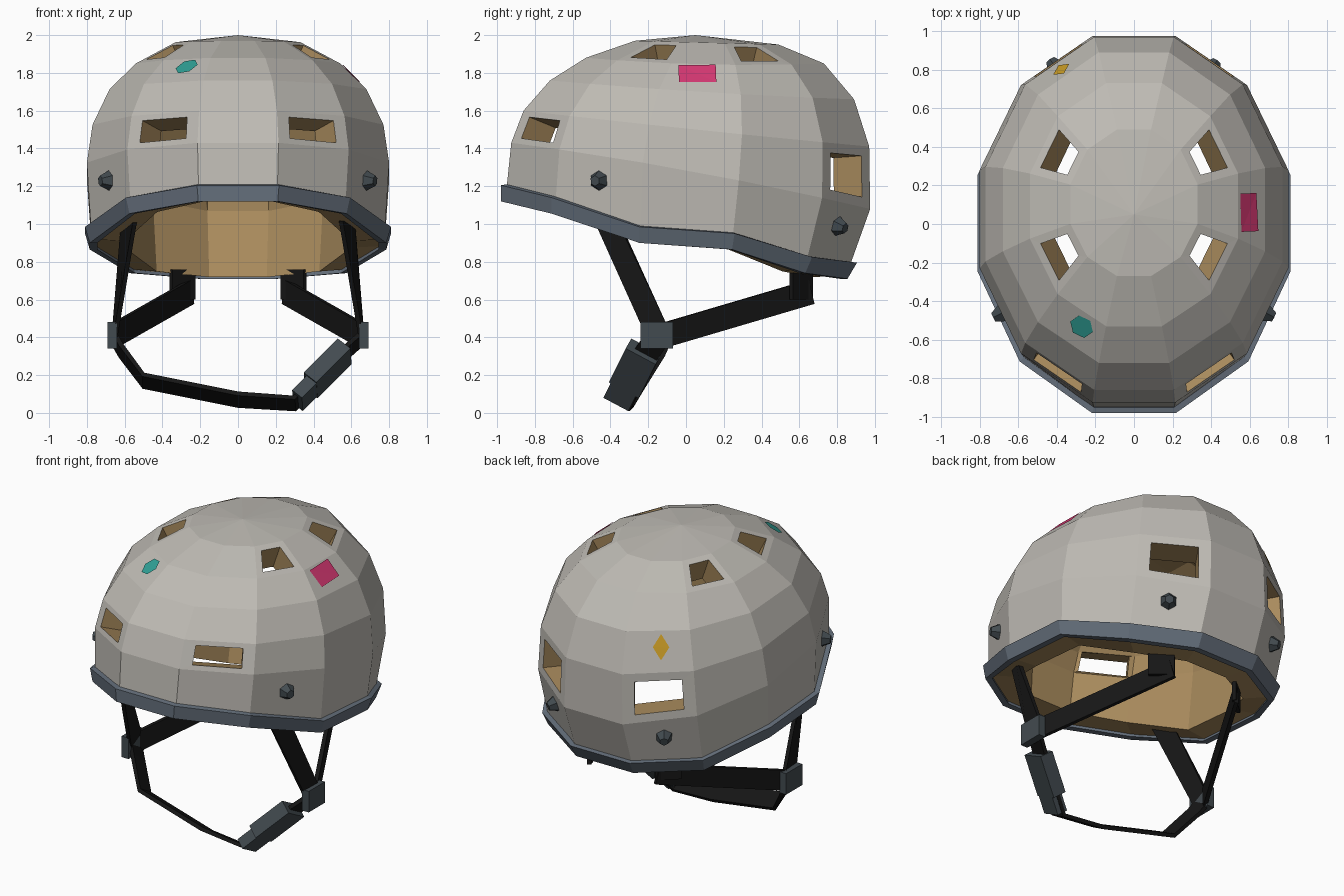
import bpy, bmesh, math
from mathutils import Vector, Matrix
from mathutils.bvhtree import BVHTree

if "Cube" in bpy.data.objects:
    bpy.data.objects.remove(bpy.data.objects["Cube"], do_unlink=True)


def material(name, r, g, b):
    m = bpy.data.materials.new(name)
    m.use_nodes = True
    m.diffuse_color = (r, g, b, 1)
    bsdf = next(n for n in m.node_tree.nodes if n.type == 'BSDF_PRINCIPLED')
    bsdf.inputs["Base Color"].default_value = (r, g, b, 1)
    bsdf.inputs["Roughness"].default_value = 0.8
    return m


SHELL = material("warm grey", .52, .50, .46)
LINER = material("tan foam", .40, .26, .11)
RIM = material("slate trim", .13, .16, .20)
PLASTIC = material("dark plastic", .055, .07, .08)
WEBBING = material("black webbing", .008, .008, .008)
TEAL = material("teal", .03, .36, .31)
PINK = material("pink", .67, .04, .17)
YELLOW = material("yellow", .62, .35, .02)


def finish(name, bm, *mats):
    mesh = bpy.data.meshes.new(name)
    bm.to_mesh(mesh)
    bm.free()
    for m in mats:
        mesh.materials.append(m)
    ob = bpy.data.objects.new(name, mesh)
    bpy.context.collection.objects.link(ob)
    return ob


SIDES = 12
K = math.cos(math.radians(15))
FOLD = [3, 4, 5, 5, 4, 3, 2, 1, 0, 0, 1, 2]   # front-to-back rank of each corner


def ring(front, mid, back, half_width, z):
    """Twelve-sided loop; z holds front/side/back heights or one per rank."""
    pts = []
    for i in range(SIDES):
        a = math.radians(15 + 30 * i)
        t = math.sin(a) / K
        y = mid + t * ((back - mid) if t > 0 else (mid - front))
        if len(z) == 3:
            h = z[1] + (z[2] - z[0]) / 2 * t + ((z[0] + z[2]) / 2 - z[1]) * t * t
        else:
            h = z[FOLD[i]]
        pts.append(Vector((half_width * math.cos(a) / K, y, h)))
    return pts


EDGE = (1.21, 1.145, .99, .955, .83, .80)     # top of the trim, front to back


def edge(drop):
    return [z - drop for z in EDGE]


# Shell with vents and a thick foam liner
RINGS = [
    ring(-.27, .10, .49, .33, (1.97, 1.96, 1.95)),
    ring(-.53, .09, .73, .54, (1.88, 1.845, 1.85)),
    ring(-.72, .07, .89, .68, (1.76, 1.70, 1.66)),
    ring(-.86, .05, .97, .77, (1.60, 1.50, 1.41)),
    ring(-.925, .025, .975, .80, (1.43, 1.28, 1.08)),
    ring(-.955, .02, .85, .775, edge(.07)),
]
VENTS = {0: (0, 4, 6, 10), 3: (1, 3, 7, 9)}

bm = bmesh.new()
apex = bm.verts.new((0, .05, 2))
grid = [[bm.verts.new(p) for p in r] for r in RINGS]
for i in range(SIDES):
    bm.faces.new((apex, grid[0][i], grid[0][(i + 1) % SIDES]))
for r in range(len(grid) - 1):
    for i in range(SIDES):
        j = (i + 1) % SIDES
        quad = [grid[r][i], grid[r + 1][i], grid[r + 1][j], grid[r][j]]
        if i in VENTS.get(r, ()):
            mid = sum((v.co for v in quad), Vector()) / 4
            hole = [bm.verts.new(mid.lerp(v.co, .66)) for v in quad]
            for k in range(4):
                n = (k + 1) % 4
                bm.faces.new((quad[k], quad[n], hole[n], hole[k]))
        else:
            bm.faces.new(quad)
bm.normal_update()
surface = BVHTree.FromBMesh(bm)
outer_faces, outer_verts = list(bm.faces), list(bm.verts)
rims = [e for e in bm.edges if e.is_boundary]
inner = {}
for v in outer_verts:
    n = v.normal.copy()
    n.z = max(n.z, .06)
    inner[v] = bm.verts.new(v.co - n.normalized() * .18)
for f in outer_faces:
    bm.faces.new([inner[v] for v in reversed(f.verts)]).material_index = 1
for e in rims:
    loop = e.link_loops[0]
    a, b = loop.vert, loop.link_loop_next.vert
    bm.faces.new((b, a, inner[a], inner[b])).material_index = 1
finish("helmet_shell", bm, SHELL, LINER)

# Trim band around the lower edge
bm = bmesh.new()
section = [
    ring(-.95, .02, .87, .775, edge(0)),
    ring(-.98, .02, .905, .81, edge(.005)),
    ring(-.98, .02, .855, .785, edge(.09)),
    ring(-.94, .02, .815, .745, edge(.09)),
]
loops = [[bm.verts.new(p) for p in s] for s in section]
for k in range(4):
    for i in range(SIDES):
        j, n = (i + 1) % SIDES, (k + 1) % 4
        bm.faces.new((loops[k][i], loops[n][i], loops[n][j], loops[k][j]))
finish("edge_trim", bm, RIM)


# Stickers laid on the shell
def sticker(name, target, sides, ru, rv, turn, mat):
    spot, n, _, _ = surface.find_nearest(Vector(target))
    u = Vector((0, 0, 1)).cross(n).normalized()
    w = n.cross(u)
    bm = bmesh.new()

    def place(p):
        q = surface.find_nearest(p)[0]
        return bm.verts.new(q + n * .007)
    hub = place(spot)
    ringv = []
    for i in range(sides):
        a = math.radians(turn) + math.tau * i / sides
        ringv.append(place(spot + u * ru * math.cos(a) + w * rv * math.sin(a)))
    for i in range(sides):
        bm.faces.new((hub, ringv[i], ringv[(i + 1) % sides]))
    finish(name, bm, mat)


sticker("teal_sticker", (-.27, -.53, 1.83), 6, .065, .065, 15, TEAL)
sticker("pink_sticker", (.60, .06, 1.80), 4, .14, .088, 45, PINK)
sticker("yellow_sticker", (-.39, .82, 1.58), 4, .05, .08, 0, YELLOW)


# Faceted rivets
def rivet(name, target):
    spot, n, _, _ = surface.find_nearest(Vector(target))
    bm = bmesh.new()
    bmesh.ops.create_cone(bm, cap_ends=True, segments=6, radius1=.058, radius2=.028, depth=.06)
    bm.transform(Matrix.Translation(spot + n * .02) @ n.to_track_quat('Z', 'Y').to_matrix().to_4x4())
    finish(name, bm, PLASTIC)


# Flat webbing that follows (point, width direction) pairs
def strap(name, path, width, thick=.025):
    bm = bmesh.new()
    pts = [Vector(p) for p, _ in path]
    rows = []
    for i, (_, side) in enumerate(path):
        t = (pts[min(i + 1, len(pts) - 1)] - pts[max(i - 1, 0)]).normalized()
        s = Vector(side)
        s = (s - t * s.dot(t)).normalized()
        n = t.cross(s)
        rows.append([bm.verts.new(pts[i] + s * width / 2 * a + n * thick / 2 * b)
                     for a, b in ((-1, -1), (1, -1), (1, 1), (-1, 1))])
    for a, b in zip(rows, rows[1:]):
        for k in range(4):
            n = (k + 1) % 4
            bm.faces.new((a[k], a[n], b[n], b[k]))
    bm.faces.new(rows[0][::-1])
    bm.faces.new(rows[-1])
    bmesh.ops.recalc_face_normals(bm, faces=bm.faces)
    finish(name, bm, WEBBING)


def block(name, center, size, along=(1, 0, 0), side=(0, 1, 0)):
    x = Vector(along).normalized()
    y = Vector(side)
    y = (y - x * y.dot(x)).normalized()
    rot = Matrix((x, y, x.cross(y))).transposed().to_4x4()
    bm = bmesh.new()
    bmesh.ops.create_cube(bm, size=1)
    bm.transform(Matrix.Translation(center) @ rot @ Matrix.Diagonal((*size, 1)))
    finish(name, bm, PLASTIC)


# Mirrored side hardware
for s, label in ((1, "left"), (-1, "right")):
    rivet(label + "_front_rivet", (s * .68, -.46, 1.23))
    rivet(label + "_rear_rivet", (s * .42, .83, .98))
    strap(label + "_front_strap", [((s * .575, -.43, 1.04), (s * .5, .85, .3)),
                                   ((s * .655, -.14, .40), (0, .9, .44))], .125)
    strap(label + "_rear_strap", [((s * .25, .66, .64), (0, 0, 1)),
                                  ((s * .655, -.12, .41), (0, 0, 1))], .13)
    strap(label + "_rear_tab", [((s * .295, .61, .76), (s * .7, -.6, 0)),
                                ((s * .295, .61, .60), (s * .7, -.6, 0))], .16)
    block(label + "_strap_clip", (s * .665, -.155, .41), (.05, .17, .14))

# Chin strap and buckle
ACROSS = (0, .87, -.5)
chin = [(-.66, -.14, .40), (-.62, -.17, .33), (-.5, -.27, .17), (0, -.33, .07),
        (.3, -.35, .05), (.48, -.26, .24), (.66, -.15, .40)]
strap("chin_strap", [(p, ACROSS) for p in chin], .13)
AXIS = (.36, .18, .36)
block("buckle_body", (.475, -.27, .235), (.27, .18, .09), AXIS, ACROSS)
block("buckle_end", (.365, -.335, .115), (.15, .15, .07), AXIS, ACROSS)
